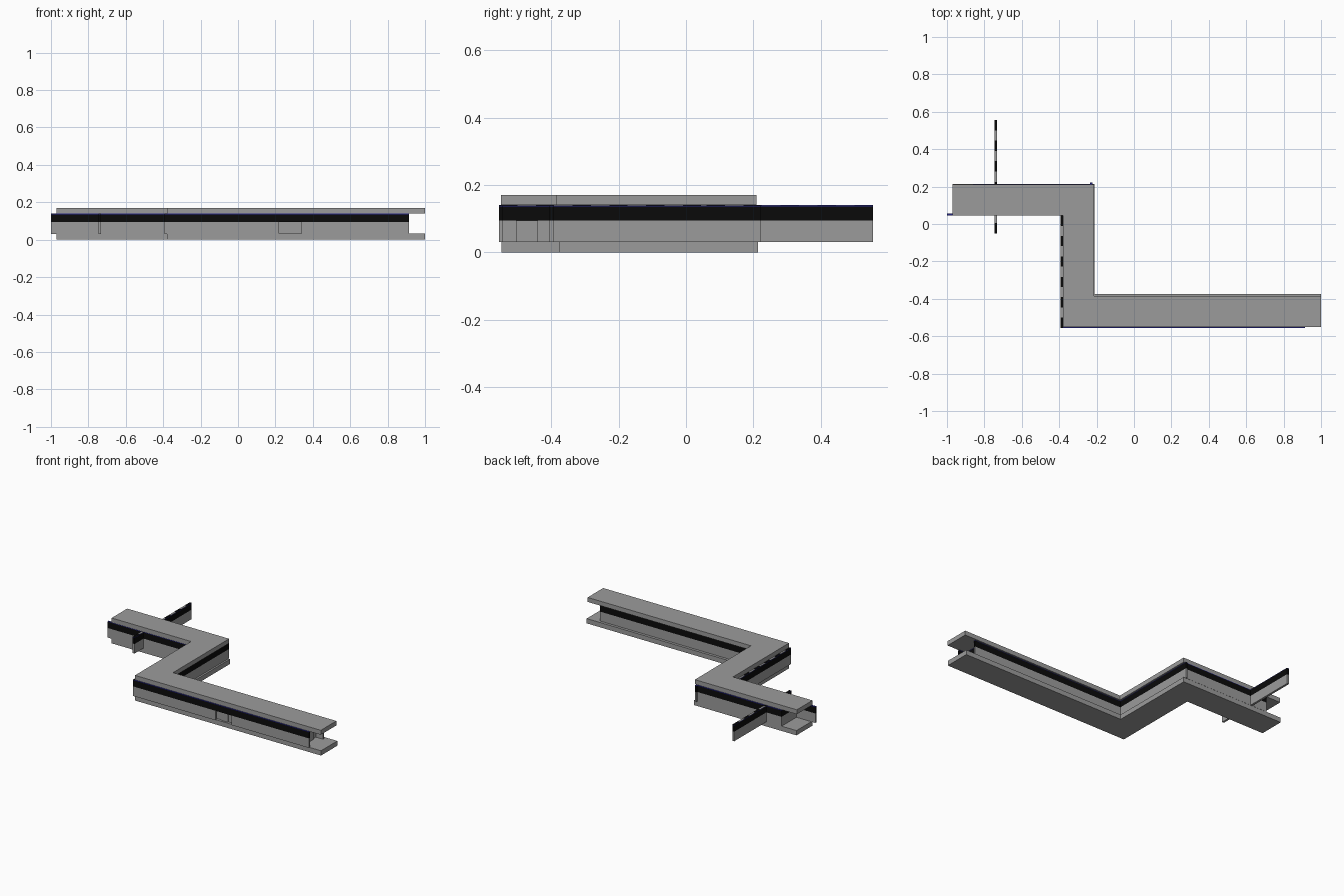
import bpy, bmesh

if "Cube" in bpy.data.objects:
    bpy.data.objects.remove(bpy.data.objects["Cube"])

def material(name, c):
    m = bpy.data.materials.new(name)
    m.diffuse_color = (*c, 1)
    m.use_nodes = True
    m.node_tree.nodes["Principled BSDF"].inputs["Base Color"].default_value = m.diffuse_color
    return m

GREY = material("concrete grey", (0.33, 0.33, 0.33))
BLACK = material("window black", (0.003, 0.003, 0.003))
BLUE = material("trim blue", (0.02, 0.02, 0.25))
Z0, ZB, ZT, ROOF = 0.032, 0.095, 0.139, 0.17

def finish(name, bm, mats):
    me = bpy.data.meshes.new(name)
    bmesh.ops.recalc_face_normals(bm, faces=bm.faces)
    bm.to_mesh(me)
    bm.free()
    for m in mats:
        me.materials.append(m)
    ob = bpy.data.objects.new(name, me)
    bpy.context.collection.objects.link(ob)
    return ob

def box(name, x0, x1, y0, y1, z0, z1, mat):
    bm = bmesh.new()
    bmesh.ops.create_cube(bm, size=1)
    for v in bm.verts:
        v.co = (x1 if v.co.x > 0 else x0, y1 if v.co.y > 0 else y0, z1 if v.co.z > 0 else z0)
    return finish(name, bm, [mat])

def slab(name, west, east, y_front, y_back, conn_w, conn_e, wing_s, wing_n, z0, z1):
    """Z-shaped plate: west wing, connector, east wing."""
    pts = [(west, wing_s), (conn_w, wing_s), (conn_w, y_front), (east, y_front),
           (east, y_back), (conn_e, y_back), (conn_e, wing_n), (west, wing_n)]
    bm = bmesh.new()
    f = bm.faces.new([bm.verts.new((x, y, z0)) for x, y in pts])
    r = bmesh.ops.extrude_face_region(bm, geom=[f])
    for v in r["geom"]:
        if isinstance(v, bmesh.types.BMVert):
            v.co.z = z1
    finish(name, bm, [GREY])

def wall(name, x0, x1, y0, y1, gap=None):
    """Grey base, black window band with a fine blue trim; gap = doorway along x."""
    spans = [(x0, x1)] if gap is None else [(x0, gap[0]), (gap[1], x1)]
    for a, b in spans:
        box(name + "_base", a, b, y0, y1, Z0 - 0.001, ZB, GREY)
    box(name + "_windows", x0, x1, y0, y1, ZB, ZT - 0.003, BLACK)
    box(name + "_trim", x0, x1, y0, y1, ZT - 0.003, ZT, BLUE)

def striped_cap(name, x0, x1, y0, y1):
    """Alternating black and grey plates along the top of a wall."""
    n = max(1, round((y1 - y0) / 0.057)) | 1
    s = (y1 - y0) / n
    for i in range(n):
        box(name, x0, x1, y1 - (i + 1) * s, y1 - i * s, ZT, ZT + 0.001, GREY if i % 2 else BLACK)

# floor and roof
slab("floor_slab", -0.97, 1, -0.548, -0.375, -0.38, -0.21, 0.045, 0.214, 0, Z0)
slab("roof_slab", -0.97, 1, -0.55, -0.385, -0.38, -0.213, 0.045, 0.21, 0.14, ROOF)

# long walls
wall("front_wall", -0.38, 0.915, -0.555, -0.543, gap=(0.22, 0.34))
wall("east_wing_back_wall", -0.222, 0.915, -0.405, -0.393)
wall("connector_west_wall", -0.392, -0.38, -0.555, 0.045)
wall("connector_east_wall", -0.235, -0.222, -0.393, 0.222)
wall("west_wing_front_wall", -1, -0.38, 0.045, 0.057)
wall("west_wing_back_wall", -0.86, -0.235, 0.203, 0.215)

# recessed end walls
wall("east_end_wall", 0.85, 0.862, -0.543, -0.405)
wall("west_end_wall", -0.86, -0.848, 0.057, 0.203)

# free-standing cross wall
wall("cross_wall", -0.747, -0.733, -0.05, 0.556)

# striped wall tops
striped_cap("connector_wall_cap", -0.392, -0.38, -0.555, 0.045)
striped_cap("cross_wall_cap", -0.747, -0.733, -0.05, 0.556)

# doorways
box("entrance_recess", 0.21, 0.35, -0.53, -0.52, Z0, ZB, GREY)
box("front_door", 0.25, 0.30, -0.536, -0.53, Z0, ZB, GREY)
box("end_door", 0.862, 0.868, -0.505, -0.44, Z0, ZB, GREY)
